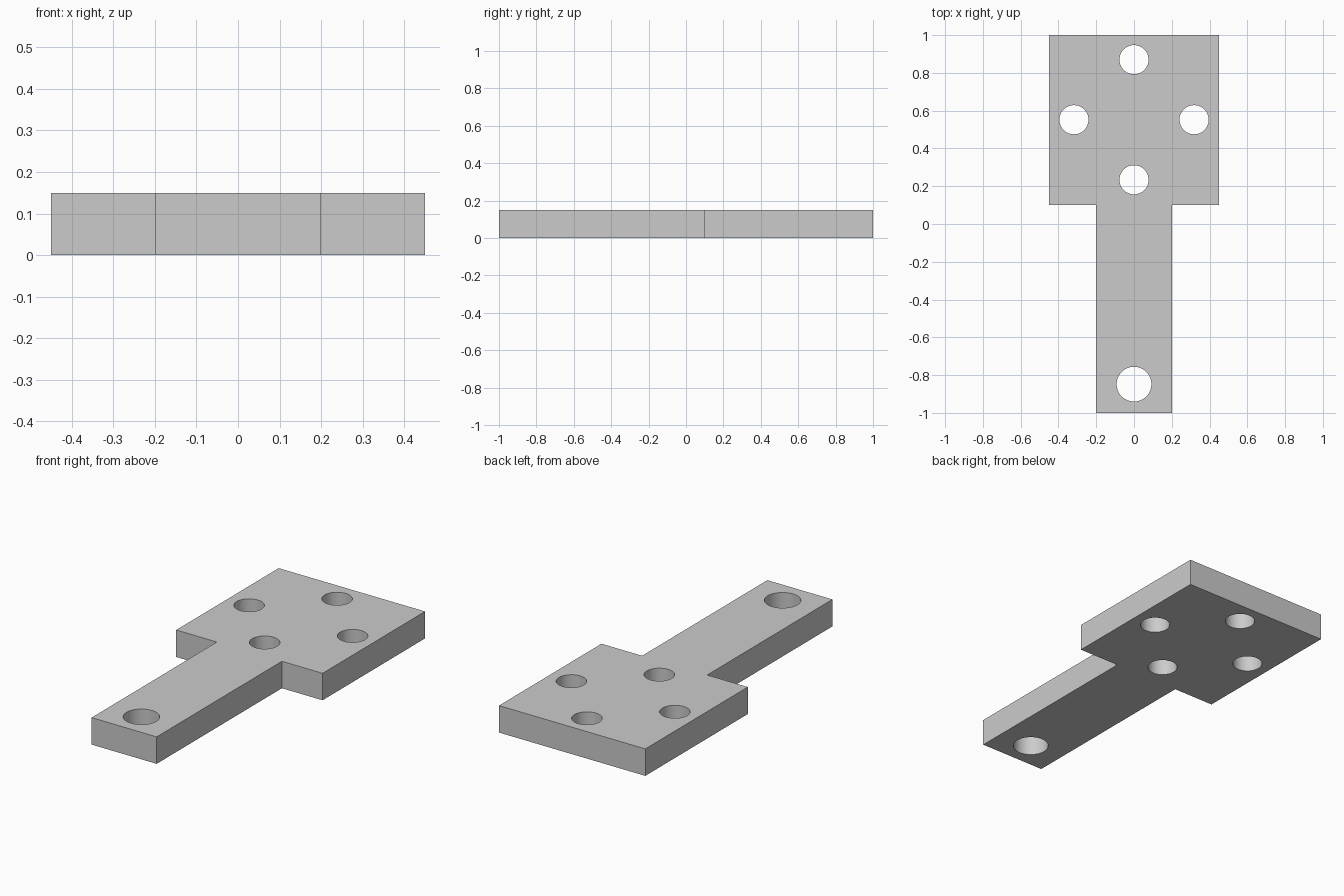
import bpy
import bmesh
import math

if "Cube" in bpy.data.objects:
    bpy.data.objects.remove(bpy.data.objects["Cube"], do_unlink=True)

THICKNESS = 0.15

# Single plain grey finish
grey = bpy.data.materials.new("plain grey")
grey.use_nodes = True
colour = (0.6, 0.6, 0.6, 1)
grey.diffuse_color = colour
grey.node_tree.nodes["Principled BSDF"].inputs["Base Color"].default_value = colour

# Plate outline: one half as a profile, mirrored to the other side
half = [(0.2, -1), (0.2, 0.1), (0.45, 0.1), (0.45, 1)]
outline = half + [(-x, y) for x, y in reversed(half)]

bm = bmesh.new()
base = bm.faces.new([bm.verts.new((x, y, 0)) for x, y in outline])
top = bmesh.ops.extrude_face_region(bm, geom=[base])["geom"]
bmesh.ops.translate(bm, vec=(0, 0, THICKNESS),
                    verts=[v for v in top if isinstance(v, bmesh.types.BMVert)])
bmesh.ops.recalc_face_normals(bm, faces=bm.faces)
mesh = bpy.data.meshes.new("mounting_plate")
bm.to_mesh(mesh)
bm.free()
mesh.materials.append(grey)
plate = bpy.data.objects.new("mounting_plate", mesh)
bpy.context.collection.objects.link(plate)


def drill(x, y, radius):
    """Cut a round through-hole in the plate."""
    bpy.ops.mesh.primitive_cylinder_add(vertices=64, radius=radius, depth=THICKNESS * 3,
                                        location=(x, y, THICKNESS / 2))
    cutter = bpy.context.object
    cutter.name = "hole_cutter"
    cutter.hide_render = True
    cutter.data.materials.append(grey)
    bpy.context.view_layer.objects.active = plate
    cut = plate.modifiers.new("hole", 'BOOLEAN')
    cut.operation = 'DIFFERENCE'
    cut.solver = 'EXACT'
    cut.object = cutter
    bpy.ops.object.modifier_apply(modifier=cut.name)
    bpy.data.objects.remove(cutter, do_unlink=True)


# Four head holes in a ring, and the larger tail hole
for i in range(4):
    angle = i * math.pi / 2
    drill(0.318 * math.cos(angle), 0.552 + 0.318 * math.sin(angle), 0.077)
drill(0, -0.848, 0.092)

# Smooth hole walls, crisp plate edges
bpy.ops.object.select_all(action='DESELECT')
plate.select_set(True)
bpy.context.view_layer.objects.active = plate
bpy.ops.object.shade_smooth_by_angle(angle=math.radians(30))
